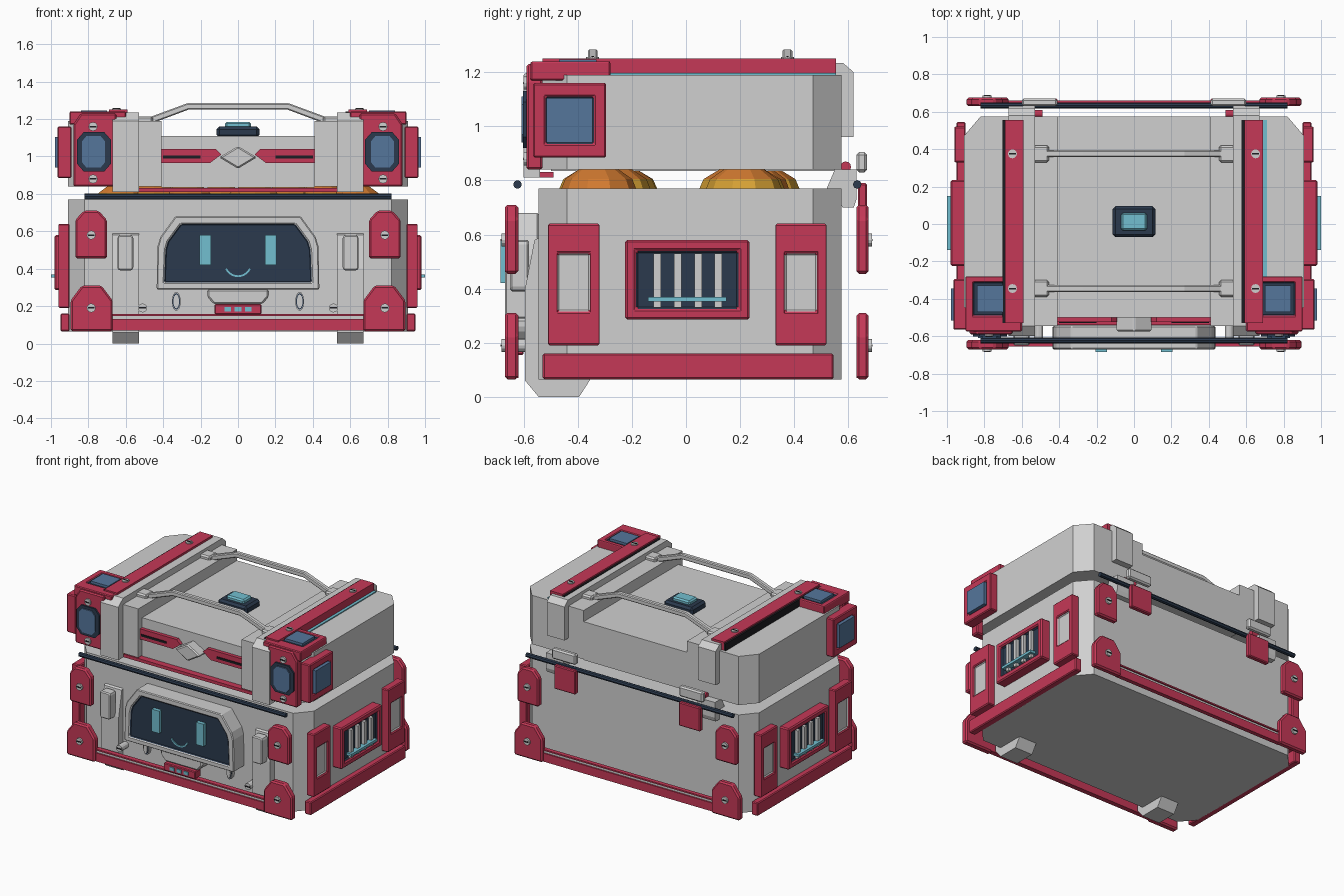
import bpy, bmesh, math, random
from mathutils import Vector

if "Cube" in bpy.data.objects:
    bpy.data.objects.remove(bpy.data.objects["Cube"])

random.seed(4)


def material(name, r, g, b):
    m = bpy.data.materials.new(name)
    m.diffuse_color = (r, g, b, 1)
    m.use_nodes = True
    m.node_tree.nodes["Principled BSDF"].inputs["Base Color"].default_value = m.diffuse_color
    return m


GREY = material("light grey", .63, .63, .63)
RED = material("crimson", .56, .04, .095)
NAVY = material("navy", .024, .042, .075)
TEAL = material("teal", .17, .52, .63)
BLUE = material("steel blue", .09, .18, .33)
GOLD = material("gold", .68, .36, .035)
ORANGE = material("orange", .66, .2, .03)
BLACK = material("black", .012, .012, .015)


def place(axis, u, w, d):
    return {'x': (d, u, w), 'y': (u, d, w), 'z': (u, w, d)}[axis]


def finish(name, bm, mats, mirror=False, bevel=0):
    bmesh.ops.recalc_face_normals(bm, faces=bm.faces)
    me = bpy.data.meshes.new(name)
    bm.to_mesh(me)
    bm.free()
    for m in mats:
        me.materials.append(m)
    ob = bpy.data.objects.new(name, me)
    bpy.context.collection.objects.link(ob)
    if bevel:
        b = ob.modifiers.new("bevel", 'BEVEL')
        b.width, b.segments, b.limit_method = bevel, 1, 'ANGLE'
    if mirror:
        ob.modifiers.new("mirror", 'MIRROR').use_clip = False
    return ob


def panel(name, axis, outline, d0, d1, mat, inner=None, depth=.015, mat2=None, mirror=False, bevel=0):
    """Extruded outline; d1 is the outer side, optionally recessed inside the inner outline."""
    bm = bmesh.new()
    n = len(outline)

    def ring(pts, d):
        return [bm.verts.new(place(axis, u, w, d)) for u, w in pts]

    def bridge(a, b):
        for i in range(n):
            bm.faces.new((a[i], a[(i + 1) % n], b[(i + 1) % n], b[i]))

    back, front = ring(outline, d0), ring(outline, d1)
    bm.faces.new(back)
    bridge(back, front)
    if inner:
        lip = ring(inner, d1)
        floor = ring(inner, d1 - math.copysign(depth, d1 - d0))
        bridge(front, lip)
        bridge(lip, floor)
        bm.faces.new(floor).material_index = 1
    else:
        bm.faces.new(front)
    return finish(name, bm, [mat, mat2] if mat2 else [mat], mirror, bevel)


def rect(u0, u1, w0, w1):
    return [(u0, w0), (u1, w0), (u1, w1), (u0, w1)]


def octagon(u0, u1, w0, w1, cu, cw):
    return [(u0 + cu, w0), (u1 - cu, w0), (u1, w0 + cw), (u1, w1 - cw),
            (u1 - cu, w1), (u0 + cu, w1), (u0, w1 - cw), (u0, w0 + cw)]


def arched(u0, u1, w0, w1, cu, cw):
    return [(u0, w0), (u1, w0), (u1, w1 - cw), (u1 - cu, w1), (u0 + cu, w1), (u0, w1 - cw)]


def box(name, x0, x1, y0, y1, z0, z1, mat, mirror=False, bevel=0):
    return panel(name, 'z', rect(x0, x1, y0, y1), z0, z1, mat, mirror=mirror, bevel=bevel)


def disc(name, axis, u, w, d0, d1, ru, mat, rw=None, sides=12, mirror=True):
    rw = rw or ru
    pts = [(u + ru * math.cos(i * math.tau / sides), w + rw * math.sin(i * math.tau / sides))
           for i in range(sides)]
    return panel(name, axis, pts, d0, d1, mat, mirror=mirror)


def screw(name, axis, u, w, d0, d1):
    disc(name, axis, u, w, d0, d1, .024, GREY)
    out = d1 + math.copysign(.003, d1 - d0)
    panel(name + "_slot", axis, rect(u - .018, u + .018, w - .004, w + .004), d1, out, BLACK, mirror=True)


# Lower box and its feet
panel("body", 'z', octagon(-.91, .91, -.545, .575, .09, .105), .065, .77, GREY)
panel("foot_strap", 'x', [(-.545, 0), (-.395, 0), (-.35, .07), (-.54, .07), (-.54, .59),
                          (-.56, .58), (-.595, .4), (-.595, .06)], .53, .67, GREY, mirror=True)

# Floating corner brackets, rails and hinge-line bars on front and back
for side, a, b in (("front", -.62, -.67), ("back", .63, .675)):
    s = math.copysign(1, b)
    panel(side + "_upper_bracket", 'y', arched(.7, .87, .455, .71, .045, .05), a, b, RED, mirror=True, bevel=.01)
    panel(side + "_lower_bracket", 'y', arched(.67, .895, .065, .31, .06, .08), a, b, RED, mirror=True, bevel=.01)
    for z in (.58, .19):
        screw(side + "_bracket_screw", 'y', .785, z, b, b + s * .012)
    lo, hi = sorted((a, b - s * .015))
    box(side + "_rail", -.69, .69, lo, hi, .07, .13, RED)
    box(side + "_rail_lip", -.69, .69, lo, hi, .148, .158, RED)
    box(side + "_rail_back", -.69, .69, lo + .01, hi - .01, .13, .15, GREY)
    disc(side + "_dark_bar", 'x', a + s * .003, .785, -.82, .82, .016, NAVY, sides=8, mirror=False)

# Face display
outer = [(-.435, .29), (.435, .29), (.43, .52), (.415, .57), (.335, .68), (-.335, .68), (-.415, .57), (-.43, .52)]
inner = [(-.395, .325), (.395, .325), (.388, .5), (.375, .545), (.305, .64), (-.305, .64), (-.375, .545), (-.388, .5)]
panel("face_frame", 'y', outer, -.545, -.67, GREY, inner, .012, NAVY, bevel=.006)
panel("eye", 'y', rect(.145, .205, .42, .58), -.655, -.685, TEAL, mirror=True)
smile = [(.075 * math.sin(t), .43 - .075 * math.cos(t)) for t in [math.radians(a) for a in range(-65, 66, 13)]]
smile += [(u * .87, .43 + (w - .43) * .87) for u, w in reversed(smile)]
panel("smile", 'y', smile, -.657, -.665, TEAL)
panel("chin", 'y', [(-.13, .21), (.13, .21), (.165, .25), (.165, .29), (-.165, .29), (-.165, .25)], -.545, -.645, GREY, bevel=.01)
panel("chin_light_plate", 'y', rect(-.125, .125, .155, .21), -.6, -.665, RED, bevel=.005)
for x in (-.055, 0, .055):
    panel("chin_light", 'y', rect(x - .018, x + .018, .172, .195), -.665, -.672, TEAL)

# Small front fittings
panel("front_latch", 'y', octagon(.56, .645, .39, .58, .01, .01), -.58, -.65, GREY, mirror=True, bevel=.008)
disc("front_oval_rim", 'y', .33, .225, -.54, -.57, .024, GREY, .05, 16)
disc("front_oval_ring", 'y', .33, .225, -.57, -.573, .02, NAVY, .044, 16)
disc("front_oval_plug", 'y', .33, .225, -.57, -.58, .015, GREY, .037, 16)
screw("front_screw", 'y', .51, .19, -.54, -.62)

# Box sides: rails, windowed panels and vents
box("side_rail", .9, .95, -.53, .545, .065, .16, RED, True, .006)
for y in (-.51, .33):
    panel("side_panel", 'x', rect(y, y + .19, .19, .64), .9, .96, RED,
          rect(y + .035, y + .155, .315, .53), .015, GREY, True, .006)
panel("vent_frame", 'x', rect(-.225, .235, .285, .58), .9, .98, RED,
      rect(-.185, .195, .325, .54), .02, NAVY, True, .008)
for y in (-.107, -.03, .045, .12):
    box("vent_slat", .958, .982, y - .014, y + .014, .33, .53, GREY, True)
box("vent_light", .96, 1, -.14, .15, .352, .37, TEAL, True)

# Treasure heaped in the gap
for i in range(16):
    bm = bmesh.new()
    bmesh.ops.create_uvsphere(bm, u_segments=10, v_segments=6, radius=1)
    r = random.uniform(.12, .17)
    centre = Vector((-.63 + .18 * (i // 2), (-.29 if i % 2 else .24) + random.uniform(-.04, .04), .755))
    for v in bm.verts:
        v.co = Vector((v.co.x * r, v.co.y * r, v.co.z * .1)) + centre
    for f in bm.faces:
        f.material_index = 1 if f.calc_center_median().z > .82 or i % 5 == 0 else 0
    finish("treasure_lump", bm, [GOLD, ORANGE])

# Lid: two raised ends around a lower middle
c, d = .09, .105
panel("lid_end", 'z', [(.41, -.545), (.91 - c, -.545), (.91, -.545 + d), (.91, .575 - d),
                       (.91 - c, .575), (.41, .575)], .84, 1.19, GREY, mirror=True)
box("lid_middle", -.41, .41, -.5, .575, .835, 1.11, GREY)
box("lid_front_rim", -.53, .53, -.54, -.49, .81, .832, RED)
panel("lid_strap", 'x', [(-.6, .81), (-.6, 1.19), (-.545, 1.235), (.58, 1.235), (.62, 1.2), (.62, .96),
                         (.575, .96), (.575, .86), (-.54, .86), (-.54, .81)], .53, .67, GREY, mirror=True)

# Lid front trim
panel("lid_trim", 'y', [(.09, 1.01), (.15, .965), (.41, .965), (.41, 1.04), (.12, 1.04)], -.49, -.525, RED, mirror=True)
panel("lid_trim_slit", 'y', rect(.2, .4, .99, 1.005), -.525, -.53, BLACK, mirror=True)
panel("lid_diamond", 'y', [(-.1, .995), (0, .935), (.1, .995), (0, 1.055)], -.49, -.575, GREY, bevel=.008)

# Top strips; the dark and teal lines are offset along the same direction
box("top_strip", .59, .69, -.53, .555, 1.19, 1.25, RED, True)
for x, tag in ((-.69, "left"), (.59, "right")):
    box(tag + "_dark_line", x - .014, x, -.53, .555, 1.19, 1.24, BLACK)
    box(tag + "_teal_line", x + .1, x + .12, -.29, .555, 1.185, 1.197, TEAL)
for y in (-.345, .375):
    screw("top_strip_screw", 'z', .65, y, 1.25, 1.257)

# Lid corner guards with blue lenses
panel("guard_top", 'z', rect(.6, .9, -.575, -.28), 1.17, 1.24, RED, rect(.68, .86, -.49, -.31), .01, NAVY, True, .006)
box("guard_top_lens", .7, .84, -.47, -.33, 1.225, 1.247, BLUE, True)
panel("guard_front", 'y', [(.65, .84), (.88, .84), (.88, 1.17), (.84, 1.23), (.65, 1.23)], -.53, -.59, RED, mirror=True, bevel=.008)
panel("guard_front_bezel", 'y', octagon(.68, .86, .92, 1.13, .035, .04), -.58, -.602, NAVY, mirror=True)
panel("guard_front_lens", 'y', octagon(.71, .835, .94, 1.11, .025, .03), -.6, -.609, BLUE, mirror=True)
for z in (.88, 1.16):
    screw("guard_screw", 'y', .775, z, -.585, -.6)
panel("guard_side", 'x', rect(-.565, -.295, .885, 1.16), .89, .965, RED,
      rect(-.52, -.34, .935, 1.11), .012, NAVY, True, .01)
panel("guard_side_lens", 'x', rect(-.515, -.345, .94, 1.105), .95, .978, BLUE, mirror=True)

# Carry rails and their sockets
for y in (-.345, .375):
    top = [(-.5, 1.21), (-.46, 1.215), (-.27, 1.285), (.27, 1.285), (.46, 1.215), (.5, 1.21)]
    under = [(u * .985, w - .035) for u, w in reversed(top)]
    bar = panel("carry_rail", 'y', top + under, y - .018, y + .018, GREY, bevel=.006)
    box("carry_socket", .455, .54, y - .045, y + .045, 1.16, 1.215, GREY, True, .01)

# Top button
box("button_base", -.115, .115, -.07, .095, 1.1, 1.16, NAVY, bevel=.015)
box("button_cap", -.07, .07, -.035, .06, 1.15, 1.185, TEAL, bevel=.01)

# Hinges
panel("hinge_body", 'x', [(.52, .77), (.58, .7), (.62, .7), (.63, .73), (.63, .84), (.55, .84)], .53, .67, GREY, mirror=True)
box("hinge_barrel", .41, .6, .63, .67, .83, .905, GREY, True, .01)
box("hinge_plate", .41, .58, .635, .67, .62, .79, RED, True, .006)
disc("hinge_knob", 'x', .59, .85, .49, .58, .02, RED)
